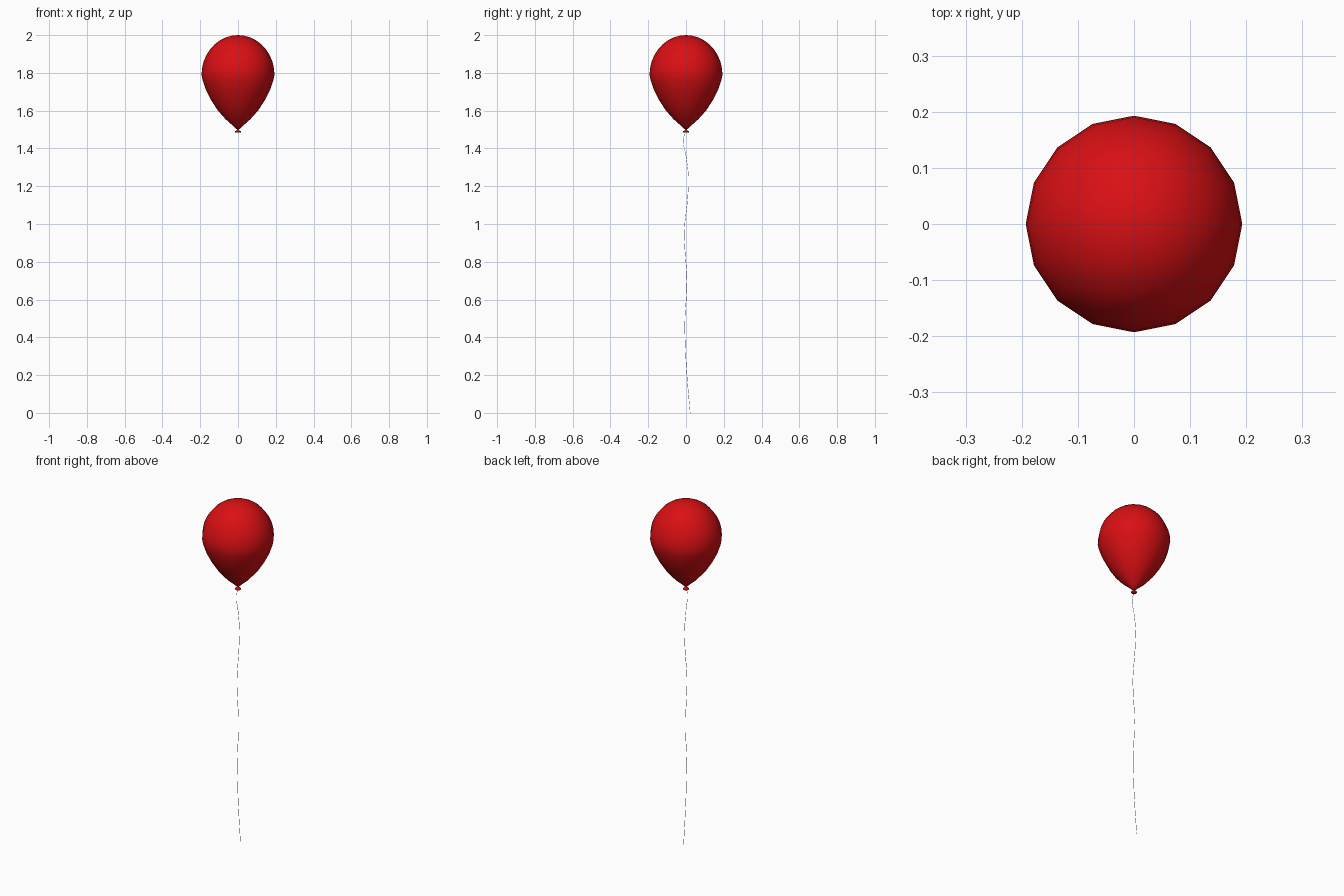
import bpy, bmesh, math

if "Cube" in bpy.data.objects:
    bpy.data.objects.remove(bpy.data.objects["Cube"])

red = bpy.data.materials.new("red_rubber")
red.diffuse_color = (0.7, 0.005, 0.007, 1)
red.use_nodes = True
red.node_tree.nodes["Principled BSDF"].inputs["Base Color"].default_value = red.diffuse_color


def lathe(name, profile, sides, mat):
    """Spin a (radius, z) profile around z; zero radii become poles."""
    bm = bmesh.new()
    rings = []
    for r, z in profile:
        if r == 0:
            rings.append([bm.verts.new((0, 0, z))] * sides)
        else:
            rings.append([bm.verts.new((r * math.cos(2 * math.pi * i / sides),
                                        r * math.sin(2 * math.pi * i / sides), z))
                          for i in range(sides)])
    for a, b in zip(rings, rings[1:]):
        for i in range(sides):
            j = (i + 1) % sides
            bm.faces.new(list(dict.fromkeys((a[i], a[j], b[j], b[i]))))
    bmesh.ops.recalc_face_normals(bm, faces=bm.faces)
    for f in bm.faces:
        f.smooth = True
    mesh = bpy.data.meshes.new(name)
    bm.to_mesh(mesh)
    bm.free()
    mesh.materials.append(mat)
    ob = bpy.data.objects.new(name, mesh)
    bpy.context.collection.objects.link(ob)
    return ob


# Balloon body: tapered lower half, elliptical dome on top
lower = [(0, 1.502), (0.008, 1.503), (0.03, 1.523), (0.066, 1.555), (0.106, 1.6),
         (0.142, 1.655), (0.17, 1.71), (0.187, 1.76)]
dome = [(0.193 * math.cos(math.radians(a)), 1.79 + 0.21 * math.sin(math.radians(a)))
        for a in range(0, 90, 10)]
lathe("balloon", lower + dome + [(0, 2.0)], 16, red)

# Knot with its flared lip
lathe("knot", [(0, 1.483), (0.015, 1.484), (0.017, 1.488), (0.014, 1.492),
               (0.006, 1.496), (0.007, 1.506), (0, 1.508)], 16, red)

# Thin wavy string lying in the y-z plane
path = [(0, 1.49), (-0.014, 1.45), (0, 1.36), (0.013, 1.25), (0.009, 1.14),
        (-0.009, 0.96), (-0.006, 0.87), (0.005, 0.7), (-0.006, 0.48),
        (-0.003, 0.34), (0.005, 0.2), (0.022, 0)]
curve = bpy.data.curves.new("string", "CURVE")
curve.dimensions = "3D"
curve.bevel_depth = 0.001
curve.bevel_resolution = 1
curve.resolution_u = 6
curve.use_fill_caps = True
spline = curve.splines.new("BEZIER")
spline.bezier_points.add(len(path) - 1)
for p, (y, z) in zip(spline.bezier_points, path):
    p.co = (0, y, z)
    p.handle_left_type = p.handle_right_type = "AUTO"
bpy.context.collection.objects.link(bpy.data.objects.new("string", curve))
